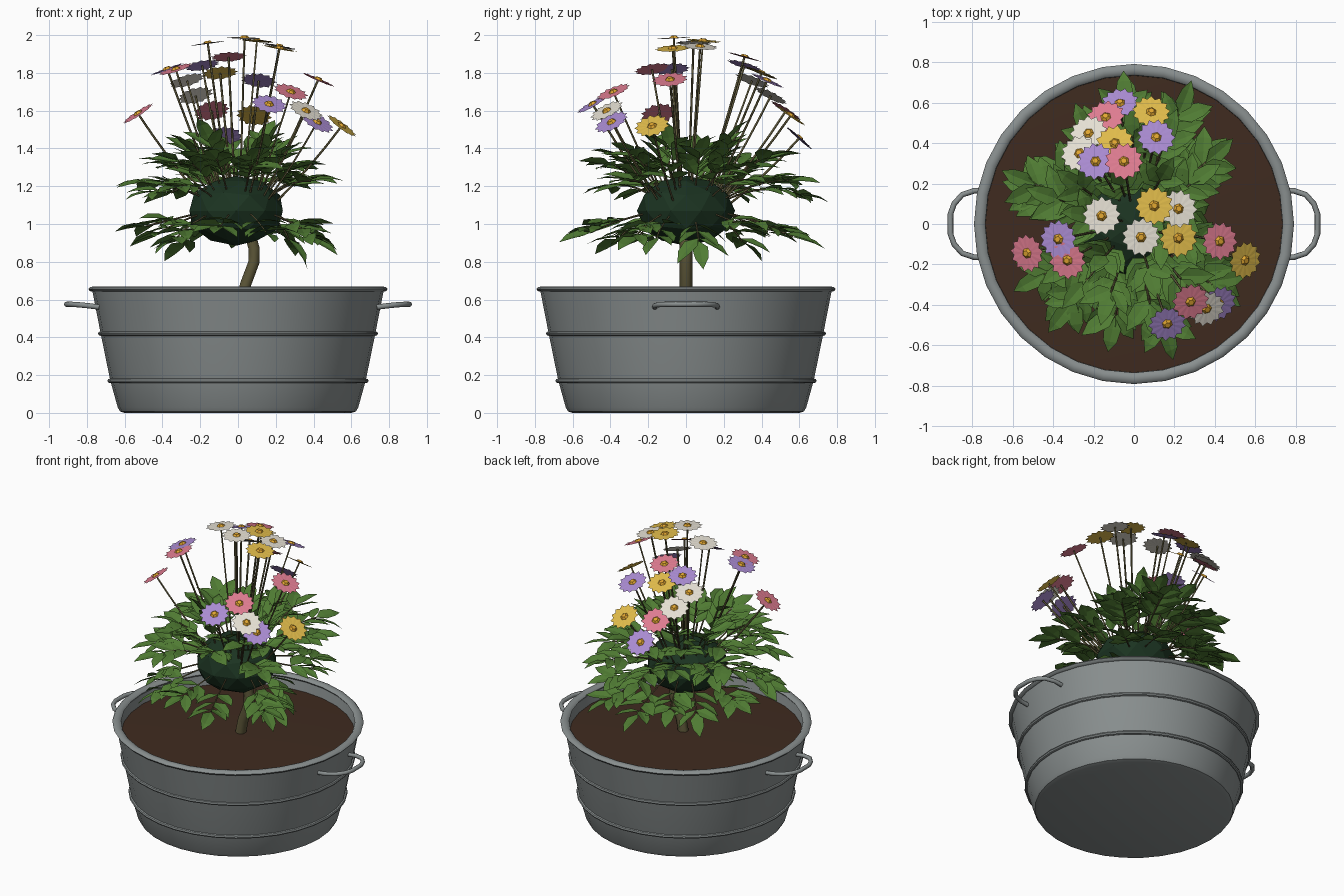
import bpy
import bmesh
import random
from math import radians, sin, cos, pi
from mathutils import Vector, Matrix

random.seed(4)
if "Cube" in bpy.data.objects:
    bpy.data.objects.remove(bpy.data.objects["Cube"])


def material(name, r, g, b):
    m = bpy.data.materials.new(name)
    m.use_nodes = True
    m.diffuse_color = (r, g, b, 1)
    m.node_tree.nodes["Principled BSDF"].inputs["Base Color"].default_value = (r, g, b, 1)
    m.node_tree.nodes["Principled BSDF"].inputs["Roughness"].default_value = 0.8
    return m


METAL = material("grey metal", .25, .275, .275)
SOIL = material("brown soil", .05, .024, .014)
WOOD = material("olive stem", .11, .095, .04)
CORE = material("dark green", .011, .033, .015)
LEAF = material("leaf green", .08, .2, .033)
WHITE = material("white petal", .78, .74, .65)
PINK = material("pink petal", .73, .2, .28)
PURPLE = material("purple petal", .4, .26, .64)
YELLOW = material("yellow petal", .75, .5, .07)
CENTRE = material("orange centre", .75, .38, .03)


def add_mesh(name, bm, *mats, smooth=False):
    me = bpy.data.meshes.new(name)
    bm.to_mesh(me)
    bm.free()
    for m in mats:
        me.materials.append(m)
    ob = bpy.data.objects.new(name, me)
    bpy.context.collection.objects.link(ob)
    if smooth:
        bpy.ops.object.select_all(action="DESELECT")
        ob.select_set(True)
        bpy.context.view_layer.objects.active = ob
        bpy.ops.object.shade_smooth_by_angle(angle=radians(40))
    return ob


def lathe(name, profile, mat, closed=False):
    """Turn an (r, z) profile around the z axis."""
    bm = bmesh.new()
    vs = [bm.verts.new((r, 0, z)) for r, z in profile]
    pairs = list(zip(vs, vs[1:])) + ([(vs[-1], vs[0])] if closed else [])
    es = [bm.edges.new(p) for p in pairs]
    bmesh.ops.spin(bm, geom=vs + es, cent=(0, 0, 0), axis=(0, 0, 1),
                   angle=2 * pi, steps=32, use_duplicate=False)
    bmesh.ops.remove_doubles(bm, verts=bm.verts, dist=.0005)
    bmesh.ops.recalc_face_normals(bm, faces=bm.faces)
    return add_mesh(name, bm, mat, smooth=True)


def ring(name, r, z, w, h):
    pts = [(r + w * cos(k * pi / 4), z + h * sin(k * pi / 4)) for k in range(8)]
    return lathe(name, pts, METAL, closed=True)


def tubes(name, paths, radius, mat, res=1):
    """One curve object holding a round tube along each path."""
    cu = bpy.data.curves.new(name, "CURVE")
    cu.dimensions = "3D"
    cu.bevel_depth = radius
    cu.bevel_resolution = res
    cu.use_fill_caps = True
    for path in paths:
        sp = cu.splines.new("POLY")
        sp.points.add(len(path) - 1)
        for p, co in zip(sp.points, path):
            p.co = (*co, 1)
    cu.materials.append(mat)
    ob = bpy.data.objects.new(name, cu)
    bpy.context.collection.objects.link(ob)
    return ob


def bend(a, b, c, t):
    return a * (1 - t) ** 2 + b * 2 * t * (1 - t) + c * t * t


# Tub with broad rolled rim and two raised bands
lathe("tub", [(0, 0), (.6, 0), (.625, .008), (.637, .03), (.676, .17), (.727, .42),
              (.772, .65), (.748, .655), (.73, .55), (0, .55)], METAL)
ring("rim", .764, .655, .028, .015)
ring("upper_band", .728, .42, .013, .012)
ring("lower_band", .678, .17, .013, .012)
lathe("soil", [(0, .59), (.5, .588), (.735, .58)], SOIL)

# Side handles
half = [(.735, .165, .56), (.79, .165, .567), (.85, .145, .573), (.89, .1, .575), (.908, .05, .575)]
loop = half + [(x, -y, z) for x, y, z in reversed(half)]
for side, s in (("left", 1), ("right", -1)):
    tubes(side + "_handle", [[(x * s, y, z) for x, y, z in loop]], .014, METAL, 2)

# Trunk and the dense heart of the bush
tubes("trunk", [[(.015, 0, .56), (.04, 0, .68), (.085, 0, .8), (.085, 0, .87), (.05, 0, 1)]],
      .034, WOOD)
bm = bmesh.new()
bmesh.ops.create_icosphere(bm, subdivisions=2, radius=1)
bmesh.ops.transform(bm, matrix=Matrix.Translation((-.01, 0, 1.07)) @ Matrix.Diagonal((.26, .26, .185, 1)),
                    verts=bm.verts)
add_mesh("bush_core", bm, CORE)


def add_leaf(bm, base, direction, length):
    """Folded pointed leaf with a midrib."""
    d = direction.normalized()
    side = d.cross(Vector((0, 0, 1))).normalized()
    up = side.cross(d)
    tilt = random.uniform(-.4, .4)
    side, up = side * cos(tilt) + up * sin(tilt), up * cos(tilt) - side * sin(tilt)
    w = length * .24

    def at(t, s, h):
        return bm.verts.new(base + d * length * t + side * w * s + up * w * h)
    mid = [at(0, 0, 0), at(.35, 0, .1), at(.7, 0, .08), at(1, 0, -.2)]
    for s in (-1, 1):
        a, b = at(.3, s, .3), at(.68, s * .8, .22)
        for f in ((mid[0], mid[1], a), (mid[1], mid[2], b, a), (mid[2], mid[3], b)):
            bm.faces.new(f if s < 0 else f[::-1])


# Leafy sprigs: fans around the bush as (compass angle, reach), in tiers
# of (share of reach, tip height, bend share, bend height)
fans = [(18, .4), (42, .58), (62, .7), (88, .7), (115, .6), (140, .54), (165, .64),
        (212, .62), (235, .62), (258, .6), (282, .66), (318, .6), (340, .54)]
tiers = [(.95, .95, .6, 1.02), (.98, 1.19, .55, 1.24), (.76, 1.33, .4, 1.27), (.5, 1.39, .25, 1.28)]
bm = bmesh.new()
sprigs = []
for i, (angle, reach) in enumerate(fans):
    for tier, (k, z, kc, zc) in enumerate(tiers):
        if (tier == 1 and angle in (18, 258, 282, 340)) or (tier == 3 and i % 2):
            continue
        a = radians(angle + random.uniform(-8, 8))
        out = Vector((cos(a), sin(a), 0))
        across = Vector((-sin(a), cos(a), 0))
        start = out * .12 + Vector((0, 0, 1.08))
        ctrl = out * reach * kc + Vector((0, 0, zc))
        end = out * (reach * k - .1) + Vector((0, 0, z + random.uniform(-.05, .05)))
        sprigs.append([bend(start, ctrl, end, j / 6) for j in range(7)])
        for j in range(3):
            t = .55 + j * .19
            p = bend(start, ctrl, end, t)
            along = bend(start, ctrl, end, t + .05) - p
            along.z *= .6
            for s in (-1, 1):
                droop = Vector((0, 0, random.uniform(-.25, .25)))
                add_leaf(bm, p, along.normalized() * .75 + across * s * .8 + droop,
                         random.uniform(.15, .2))
        tip = end - ctrl
        tip.z *= .5
        add_leaf(bm, end, tip, .18)
add_mesh("leaves", bm, LEAF)
tubes("sprig_stems", sprigs, .005, WOOD, 0)

# Flowers: head positions grouped by petal colour
heads = [
    ("white", WHITE, [(-.16, .04, 1.957), (.035, -.065, 1.985), (.22, .075, 1.94),
                      (-.27, .35, 1.76), (-.225, .45, 1.68), (.36, -.42, 1.6)]),
    ("yellow", YELLOW, [(.1, .09, 1.97), (.22, -.07, 1.93), (-.095, .4, 1.8),
                        (.085, .555, 1.575), (.55, -.18, 1.52)]),
    ("pink", PINK, [(-.05, .31, 1.885), (-.14, .53, 1.6), (-.53, -.145, 1.585),
                    (-.33, -.18, 1.82), (.425, -.085, 1.765), (.28, -.385, 1.7)]),
    ("purple", PURPLE, [(-.19, .31, 1.84), (.11, .43, 1.76), (-.07, .6, 1.455),
                        (-.375, -.075, 1.82), (.165, -.495, 1.635), (.42, -.395, 1.54)]),
]


def flower(name, mat, place):
    """Flat saw-edged disc of petals with a small raised centre."""
    bm = bmesh.new()
    petals = 13
    hub = bm.verts.new((0, 0, 0))
    rim = []
    for k in range(petals * 2):
        r = (.096, .078)[k % 2]
        a = k * pi / petals
        rim.append(bm.verts.new((r * cos(a), r * sin(a), -.001 * (k % 2))))
    for k in range(len(rim)):
        bm.faces.new((hub, rim[k], rim[(k + 1) % len(rim)]))
    n = len(bm.faces)
    bmesh.ops.create_cone(bm, cap_ends=True, segments=6, radius1=.027, radius2=.015, depth=.012,
                          matrix=Matrix.Translation((0, 0, .006)))
    for i, f in enumerate(bm.faces):
        f.material_index = int(i >= n)
    add_mesh(name, bm, mat, CENTRE).matrix_world = place


stems = []
for colour, mat, spots in heads:
    for i, spot in enumerate(spots):
        p = Vector(spot)
        n = (p - Vector((0, 0, .78))).normalized()
        turn = n.to_track_quat("Z", "Y").to_matrix().to_4x4()
        flower(f"{colour}_flower_{i + 1}", mat, Matrix.Translation(p) @ turn)
        root = Vector((p.x * .15, p.y * .15, 1))
        stems.append([bend(root, p - n * .35, p - n * .003, k / 5) for k in range(6)])
tubes("flower_stems", stems, .006, WOOD, 0)
